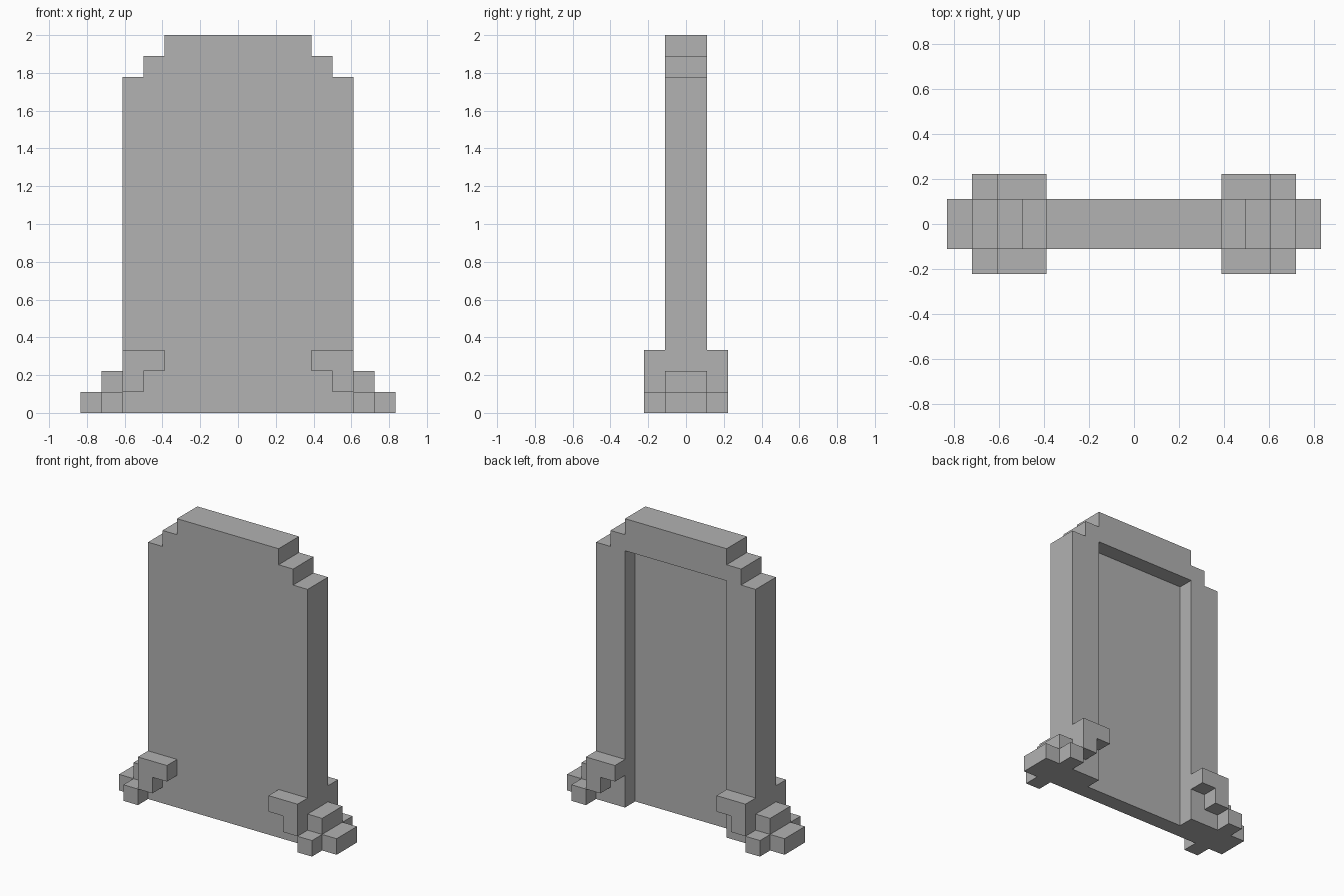
import bpy
import bmesh

cube = bpy.data.objects.get("Cube")
if cube:
    bpy.data.objects.remove(cube, do_unlink=True)

U = 1 / 9  # one block unit

stone = bpy.data.materials.new("grey stone")
stone.use_nodes = True
grey = (0.445, 0.445, 0.445, 1)
stone.diffuse_color = grey
stone.node_tree.nodes["Principled BSDF"].inputs["Base Color"].default_value = grey


def extrude(name, profile, y0, y1):
    """Solid made from an (x, z) outline in block units, running from y0 to y1."""
    bm = bmesh.new()
    face = bm.faces.new([bm.verts.new((x * U, y0 * U, z * U)) for x, z in profile])
    result = bmesh.ops.extrude_face_region(bm, geom=[face])
    moved = [g for g in result["geom"] if isinstance(g, bmesh.types.BMVert)]
    bmesh.ops.translate(bm, verts=moved, vec=(0, (y1 - y0) * U, 0))
    bmesh.ops.recalc_face_normals(bm, faces=bm.faces)
    mesh = bpy.data.meshes.new(name)
    bm.to_mesh(mesh)
    bm.free()
    mesh.materials.append(stone)
    obj = bpy.data.objects.new(name, mesh)
    bpy.context.collection.objects.link(obj)
    return obj


def mirrored(profile):
    return [(-x, z) for x, z in reversed(profile)]


# Stepped slab: solid front layer, back layer open as a doorway-shaped recess
half = [(5.5, 0), (5.5, 16), (4.5, 16), (4.5, 17), (3.5, 17), (3.5, 18)]
opening = [(-3.5, 0), (-3.5, 16), (3.5, 16), (3.5, 0)]
extrude("front_slab", half + mirrored(half), -1, 0)
extrude("back_frame", half + mirrored(half) + opening, 0, 1)

# Stepped feet at each side, with hooked brackets and corner blocks front and back
step = [(5.5, 0), (7.5, 0), (7.5, 1), (6.5, 1), (6.5, 2), (5.5, 2)]
hook = [(4.5, 1), (5.5, 1), (5.5, 3), (3.5, 3), (3.5, 2), (4.5, 2)]
block = [(5.5, 0), (6.5, 0), (6.5, 1), (5.5, 1)]

for side, shape in (("left", list), ("right", mirrored)):
    extrude(f"{side}_step", shape(step), -1, 1)
    for end, y in (("front", -2), ("back", 1)):
        extrude(f"{side}_{end}_bracket", shape(hook), y, y + 1)
        extrude(f"{side}_{end}_corner_block", shape(block), y, y + 1)
